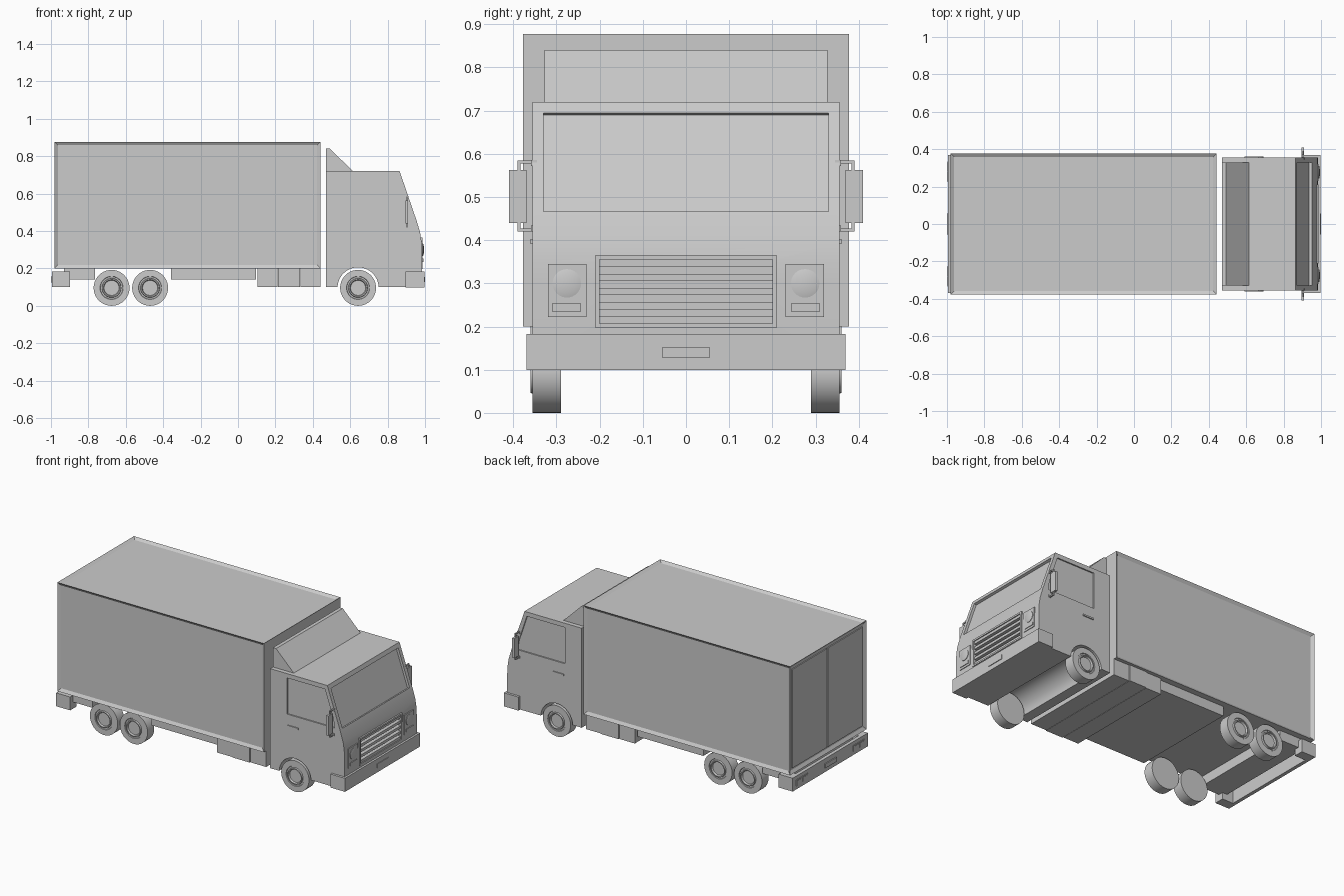
import bpy, bmesh, math

if "Cube" in bpy.data.objects:
    bpy.data.objects.remove(bpy.data.objects["Cube"])


def finish(bm, name, smooth=True):
    bmesh.ops.remove_doubles(bm, verts=bm.verts, dist=1e-5)
    bmesh.ops.recalc_face_normals(bm, faces=bm.faces)
    me = bpy.data.meshes.new(name)
    bm.to_mesh(me)
    bm.free()
    ob = bpy.data.objects.new(name, me)
    bpy.context.collection.objects.link(ob)
    if smooth:
        bpy.ops.object.select_all(action='DESELECT')
        ob.select_set(True)
        bpy.context.view_layer.objects.active = ob
        bpy.ops.object.shade_smooth_by_angle(angle=math.radians(30))
    return ob


def prism(name, pts, y0, y1, smooth=False):
    """Extrude an (x, z) profile from y0 to y1."""
    bm = bmesh.new()
    face = bm.faces.new([bm.verts.new((x, y0, z)) for x, z in pts])
    ext = bmesh.ops.extrude_face_region(bm, geom=[face])
    for v in ext['geom']:
        if isinstance(v, bmesh.types.BMVert):
            v.co.y = y1
    return finish(bm, name, smooth)


def box(name, x0, x1, y0, y1, z0, z1):
    return prism(name, [(x0, z0), (x1, z0), (x1, z1), (x0, z1)], y0, y1)


def lathe(name, profile, axis, loc, steps=40):
    """Spin a profile of (radius, distance along axis); axis is 'X' or 'Y'."""
    bm = bmesh.new()
    if axis == 'Y':
        vs = [bm.verts.new((r, d, 0)) for r, d in profile]
        ax = (0, 1, 0)
    else:
        vs = [bm.verts.new((d, 0, r)) for r, d in profile]
        ax = (1, 0, 0)
    edges = [bm.edges.new(p) for p in zip(vs, vs[1:])]
    bmesh.ops.spin(bm, geom=vs + edges, cent=(0, 0, 0), axis=ax,
                   angle=math.tau, steps=steps)
    ob = finish(bm, name)
    ob.location = loc
    return ob


def cut(target, cutter):
    mod = target.modifiers.new("cut", 'BOOLEAN')
    mod.operation = 'DIFFERENCE'
    mod.solver = 'EXACT'
    mod.object = cutter
    bpy.context.view_layer.objects.active = target
    bpy.ops.object.modifier_apply(modifier=mod.name)
    bpy.data.objects.remove(cutter)


# Cargo box with recessed side, roof and rear panels
bm = bmesh.new()
bmesh.ops.create_cube(bm, size=1)
for v in bm.verts:
    v.co = (-0.2695 + v.co.x * 1.423, v.co.y * 0.754, 0.5385 + v.co.z * 0.677)
bm.normal_update()
panels = [f for f in bm.faces
          if abs(f.normal.y) > .5 or f.normal.z > .5 or f.normal.x < -.5]
bmesh.ops.inset_individual(bm, faces=panels, thickness=0.026, depth=-0.012)
finish(bm, "cargo_box", False)
for s in (-1, 1):
    y = sorted((s * 0.003, s * 0.346))
    box("rear_door", -0.975, -0.965, *y, 0.231, 0.846)

# Chassis blocks and under-body lockers
box("chassis_rear", -0.93, -0.764, -0.34, 0.34, 0.14, 0.205)
box("chassis_middle", -0.357, 0.096, -0.34, 0.34, 0.14, 0.205)
for i, (x0, x1) in enumerate([(0.104, 0.211), (0.213, 0.332), (0.334, 0.442)]):
    w = 0.36 if i == 1 else 0.355
    box("locker", x0, x1, -w, w, 0.1, 0.205)

# Cab body with a wheel arch in its profile
WX, WZ, AR = 0.642, 0.096, 0.11
arch = [(WX + AR * math.cos(a), max(0.1, WZ + AR * math.sin(a)))
        for a in [math.pi * (0.015 + 0.97 * i / 24) for i in range(25)]]
cab = prism("cab", [(0.47, 0.1), (0.47, 0.72), (0.864, 0.72), (0.955, 0.455),
                    (0.973, 0.395), (0.98, 0.35), (0.983, 0.3), (0.983, 0.1)]
            + arch, -0.355, 0.355, True)

# Recessed windscreen, side windows and grille opening
nx, nz = 0.945, 0.327
a, b = (0.8726, 0.695), (0.951, 0.467)
cut(cab, prism("cutter", [(p[0] + nx * d, p[1] + nz * d) for p, d in
                          ((a, -.015), (a, .05), (b, .05), (b, -.015))], -0.33, 0.33))
side = [(0.586, 0.468), (0.586, 0.693), (0.848, 0.693), (0.905, 0.525), (0.915, 0.468)]
for s in (-1, 1):
    cut(cab, prism("cutter", side, s * 0.347, s * 0.4))
cut(cab, box("cutter", 0.96, 1.1, -0.2, 0.2, 0.207, 0.355))

# Roof wind deflector
prism("wind_deflector", [(0.47, 0.715), (0.47, 0.84), (0.492, 0.84), (0.614, 0.72),
                         (0.614, 0.715)], -0.328, 0.328)

# Grille frame and slats
for z0, z1 in ((0.197, 0.207), (0.355, 0.366)):
    box("grille_frame", 0.958, 0.987, -0.21, 0.21, z0, z1)
for s in (-1, 1):
    box("grille_frame_side", 0.958, 0.987, s * 0.2, s * 0.21, 0.207, 0.355)
for i in range(5):
    z = 0.207 + 0.0329 * i
    box("grille_slat", 0.955, 0.981, -0.2, 0.2, z, z + 0.0165)

# Bumpers: solid front, U-shaped rear
box("front_bumper", 0.895, 0.996, -0.37, 0.37, 0.099, 0.183)
box("rear_bumper", -0.994, -0.972, -0.37, 0.37, 0.1, 0.183)
for s in (-1, 1):
    box("plate", s * 0.99, s, -0.055, 0.055, 0.127, 0.153)
    box("rear_bumper_end", -0.972, -0.897, s * 0.31, s * 0.37, 0.1, 0.183)
    # Rear lamps
    box("rear_lamp", -0.998, -0.99, s * 0.225, s * 0.335, 0.122, 0.16)
    for y0, y1 in ((0.231, 0.277), (0.283, 0.329)):
        box("rear_lamp_lens", -1.0, -0.99, s * y0, s * y1, 0.128, 0.154)

    # Headlamps
    box("headlamp_housing", 0.96, 0.987, s * 0.23, s * 0.32, 0.222, 0.345)
    lathe("headlamp_lens", [(0, 0), (0.033, 0), (0.033, 0.012), (0.022, 0.015),
                            (0, 0.016)], 'X', (0.978, s * 0.276, 0.3), 32)
    box("indicator", 0.97, 0.991, s * 0.243, s * 0.31, 0.235, 0.253)

    # Door handle
    box("door_handle", 0.592, 0.665, s * 0.35, s * 0.361, 0.392, 0.402)

    # Wing mirror and its bracket
    box("mirror", 0.895, 0.91, s * 0.369, s * 0.41, 0.44, 0.563)
    box("mirror_bracket_post", 0.9, 0.907, s * 0.383, s * 0.39, 0.42, 0.585)
    for z in (0.42, 0.578):
        box("mirror_bracket_arm", 0.9, 0.907, s * 0.34, s * 0.39, z, z + 0.007)
    for z in (0.42, 0.572):
        box("mirror_bracket_foot", 0.895, 0.912, s * 0.345, s * 0.359, z, z + 0.014)

    # Wheels with stepped hubs
    tyre = [(0, .29), (.096, .29), (.096, .355), (.062, .355), (.06, .351), (.052, .351),
            (.05, .36), (.044, .36), (.04, .35), (0, .35)]
    for x in (WX, -0.47, -0.676):
        lathe("wheel", [(r, s * d) for r, d in tyre], 'Y', (x, 0, WZ))
